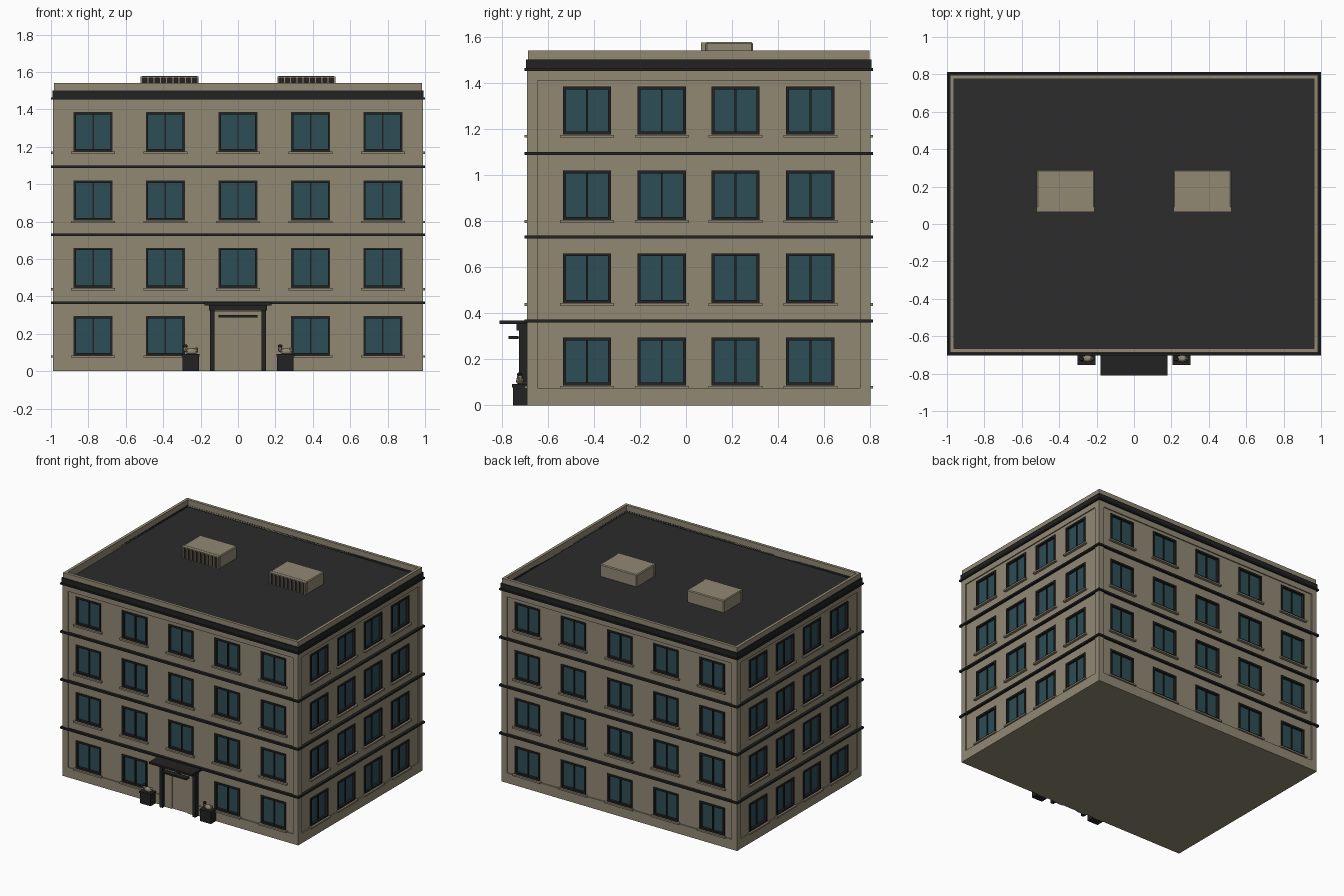
import bpy
import bmesh
import math
from mathutils import Matrix, Vector

cube = bpy.data.objects.get("Cube")
if cube:
    bpy.data.objects.remove(cube, do_unlink=True)


def material(name, rgb):
    m = bpy.data.materials.new(name)
    m.use_nodes = True
    m.diffuse_color = (*rgb, 1)
    m.node_tree.nodes["Principled BSDF"].inputs["Base Color"].default_value = (*rgb, 1)
    return m


STONE = material("tan stone", (0.285, 0.25, 0.175))
TRIM = material("charcoal trim", (0.016, 0.016, 0.017))
ROOF = material("dark roofing", (0.025, 0.025, 0.025))
GLASS = material("teal glass", (0.026, 0.075, 0.092))


def finish(name, bm, mat, matrix=Matrix()):
    mesh = bpy.data.meshes.new(name)
    bm.to_mesh(mesh)
    bm.free()
    mesh.materials.append(mat)
    obj = bpy.data.objects.new(name, mesh)
    obj.matrix_world = matrix
    bpy.context.collection.objects.link(obj)
    return obj


def boxes(name, spans, mat, matrix=Matrix()):
    """One object made of boxes, each given as x0, x1, y0, y1, z0, z1."""
    bm = bmesh.new()
    for x0, x1, y0, y1, z0, z1 in spans:
        centre = Vector((x0 + x1, y0 + y1, z0 + z1)) / 2
        size = Matrix.Diagonal((x1 - x0, y1 - y0, z1 - z0, 1))
        bmesh.ops.create_cube(bm, size=1, matrix=Matrix.Translation(centre) @ size)
    return finish(name, bm, mat, matrix)


HX, HY, CY = 0.988, 0.745, 0.055     # half sizes and depth centre of the block
PILASTER = 0.045
BASE, FRIEZE = 0.075, 1.41
WIN_W = 0.105
FLOORS = [(0.085, 0.295), (0.445, 0.66), (0.805, 1.02), (1.175, 1.385)]


def slab(grow, z0, z1):
    return (-HX - grow, HX + grow, CY - HY - grow, CY + HY + grow, z0, z1)


def ring(name, grow, wide, z0, z1, mat):
    """Hollow rectangular course around the block."""
    x0, x1, y0, y1, _, _ = slab(grow, z0, z1)
    return boxes(name, [
        (x0, x1, y0, y0 + wide, z0, z1), (x0, x1, y1 - wide, y1, z0, z1),
        (x0, x0 + wide, y0 + wide, y1 - wide, z0, z1),
        (x1 - wide, x1, y0 + wide, y1 - wide, z0, z1)], mat)


# Main block, plinth, frieze and corner piers
boxes("inner_core", [slab(-0.032, 0.05, 1.45)], STONE)
boxes("plinth", [slab(0, 0, BASE)], STONE)
boxes("frieze", [slab(0, FRIEZE, 1.455)], STONE)
corners = []
for sx in (-1, 1):
    for sy in (-1, 1):
        xs = sorted((sx * HX, sx * (HX - PILASTER)))
        ys = sorted((CY + sy * HY, CY + sy * (HY - PILASTER)))
        corners.append((*xs, *ys, BASE, FRIEZE))
boxes("corner_piers", corners, STONE)

# String courses, cornice, parapet and roof
for i, z in enumerate((0.366, 0.73, 1.093)):
    ring(f"string_course_{i + 1}", 0.012, 0.03, z - 0.007, z + 0.007, TRIM)
ring("cornice_lip", 0.012, 0.03, 1.452, 1.464, TRIM)
ring("cornice", 0.005, 0.03, 1.464, 1.502, TRIM)
ring("parapet", -0.003, 0.022, 1.45, 1.54, STONE)
boxes("flat_roof", [slab(-0.02, 1.45, 1.485)], ROOF)


def wall_panel(name, half, centres, matrix, skip):
    """Wall sheet with window openings left out, thickened inwards."""
    us = sorted([-half, half] + [c + s * WIN_W for c in centres for s in (-1, 1)])
    zs = sorted([BASE, FRIEZE] + [z for f in FLOORS for z in f])
    bm = bmesh.new()
    grid = [[bm.verts.new((u, 0.008, z)) for z in zs] for u in us]
    for i in range(len(us) - 1):
        for j in range(len(zs) - 1):
            if i % 2 and j % 2 and (i // 2, j // 2) not in skip:
                continue
            bm.faces.new((grid[i][j], grid[i + 1][j], grid[i + 1][j + 1], grid[i][j + 1]))
    obj = finish(name, bm, STONE, matrix)
    solid = obj.modifiers.new("thickness", "SOLIDIFY")
    solid.thickness = 0.026
    solid.offset = -1


def facade(side, angle, half, distance, centres, skip=()):
    """One wall, in local axes: x along the wall, -y outwards."""
    matrix = (Matrix.Translation((0, CY, 0)) @ Matrix.Rotation(math.radians(angle), 4, "Z")
              @ Matrix.Translation((0, -distance, 0)))
    wall_panel(side + "_wall", half - PILASTER, centres, matrix, skip)
    panes, frames, sills = [], [], []
    t = 0.013
    for i, c in enumerate(centres):
        for j, (z0, z1) in enumerate(FLOORS):
            if (i, j) in skip:
                continue
            a, b = c - WIN_W, c + WIN_W
            panes.append((a, b, 0.020, 0.028, z0, z1))
            for x0, x1 in ((a, a + t), (b - t, b)):
                frames.append((x0, x1, 0.001, 0.03, z0, z1))
            for y0, y1 in ((z0, z0 + t), (z1 - t, z1)):
                frames.append((a + t, b - t, 0.001, 0.03, y0, y1))
            frames.append((c - 0.004, c + 0.004, 0.012, 0.03, z0 + t, z1 - t))
            sills.append((a - 0.012, b + 0.012, -0.012, 0.02, z0 - 0.013, z0 - 0.001))
    boxes(side + "_window_glass", panes, GLASS, matrix)
    boxes(side + "_window_frames", frames, TRIM, matrix)
    boxes(side + "_window_sills", sills, STONE, matrix)


# Four walls; the front leaves out the middle ground-floor window for the door
WIDE = [-0.775, -0.388, 0, 0.388, 0.775]
DEEP = [-0.485, -0.16, 0.16, 0.485]
facade("front", 0, HX, HY, WIDE, {(2, 0)})
facade("right", 90, HY, HX, DEEP)
facade("back", 180, HX, HY, WIDE)
facade("left", 270, HY, HX, DEEP)

# Entrance
F = CY - HY
boxes("door_leaf", [(-0.065, 0.065, F - 0.003, F + 0.02, 0, 0.26)], STONE)
boxes("door_surround", [
    (-0.125, -0.065, F - 0.01, F + 0.02, 0, 0.32),
    (0.065, 0.125, F - 0.01, F + 0.02, 0, 0.32),
    (-0.065, 0.065, F - 0.01, F + 0.02, 0.26, 0.32)], STONE)
boxes("door_posts", [(-0.15, -0.125, F - 0.035, F, 0, 0.33),
                     (0.125, 0.15, F - 0.035, F, 0, 0.33)], TRIM)
boxes("canopy", [(-0.18, 0.18, -0.81, F, 0.352, 0.367),
                 (-0.155, 0.155, F - 0.045, F, 0.325, 0.352)], TRIM)
boxes("door_light_bar", [(-0.105, 0.105, -0.77, -0.73, 0.288, 0.3),
                         (-0.01, 0.01, -0.73, F, 0.29, 0.298)], TRIM)


def blob(bm, x, y, z, rx, ry, rz):
    shape = Matrix.Translation((x, y, z)) @ Matrix.Diagonal((rx, ry, rz, 1))
    bmesh.ops.create_uvsphere(bm, u_segments=10, v_segments=6, radius=1, matrix=shape)


# Pedestals with small resting statues beside the door
for side, x in (("right", -0.253), ("left", 0.253)):
    boxes(side + "_pedestal", [(x - 0.045, x + 0.045, -0.75, F, 0, 0.085),
                               (x - 0.048, x + 0.048, -0.755, F, 0.078, 0.092)], TRIM)
    bm = bmesh.new()
    blob(bm, x + 0.005, -0.72, 0.106, 0.036, 0.018, 0.018)
    blob(bm, x - 0.028, -0.722, 0.118, 0.013, 0.013, 0.016)
    blob(bm, x + 0.03, -0.72, 0.115, 0.01, 0.01, 0.016)
    finish(side + "_statue_body", bm, STONE)
    bm = bmesh.new()
    blob(bm, x - 0.028, -0.722, 0.134, 0.013, 0.012, 0.01)
    finish(side + "_statue_crest", bm, TRIM)

# Rooftop vents with louvres on the front
for side, x in (("right", -0.365), ("left", 0.365)):
    unit = boxes(side + "_vent_unit", [(x - 0.155, x + 0.155, 0.085, 0.29, 1.48, 1.577)], STONE)
    bevel = unit.modifiers.new("soft_edges", "BEVEL")
    bevel.width = 0.006
    boxes(side + "_vent_opening", [(x - 0.145, x + 0.145, 0.081, 0.09, 1.487, 1.568)], TRIM)
    fins = [(x - 0.155, x + 0.155, 0.065, 0.09, 1.568, 1.576)]
    for k in range(10):
        u = x - 0.15 + k * 0.3 / 9
        fins.append((u - 0.005, u + 0.005, 0.065, 0.085, 1.485, 1.568))
    boxes(side + "_vent_louvres", fins, STONE)
